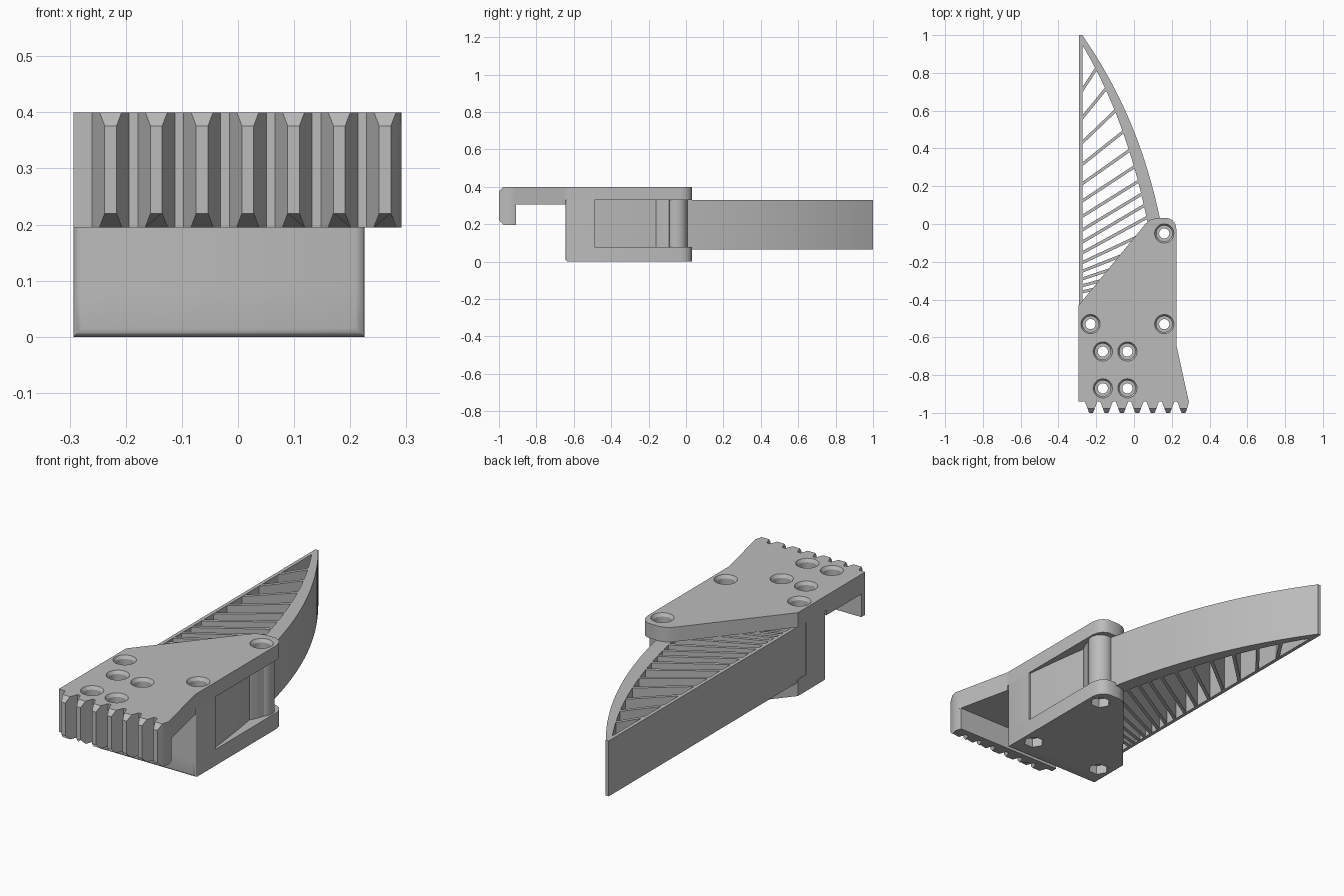
import bpy, bmesh, math
from mathutils import Vector

cube = bpy.data.objects.get("Cube")
if cube:
    bpy.data.objects.remove(cube)

gray = bpy.data.materials.new("plain gray")
gray.use_nodes = True
gray.diffuse_color = (0.5, 0.5, 0.5, 1)
gray.node_tree.nodes["Principled BSDF"].inputs["Base Color"].default_value = (0.5, 0.5, 0.5, 1)


def add_loft(bm, rings):
    """Closed solid through rings of equal length, listed bottom to top."""
    loops = [[bm.verts.new(p) for p in ring] for ring in rings]
    n = len(loops[0])
    for a, b in zip(loops, loops[1:]):
        for i in range(n):
            j = (i + 1) % n
            bm.faces.new((a[i], a[j], b[j], b[i]))
    bm.faces.new(loops[0][::-1])
    bm.faces.new(loops[-1])


def add_prism(bm, outline, z0, z1):
    add_loft(bm, [[(x, y, z) for x, y in outline] for z in (z0, z1)])


def circle(cx, cy, r, n=32):
    return [(cx + r * math.cos(math.tau * i / n), cy + r * math.sin(math.tau * i / n))
            for i in range(n)]


def finish(name, bm):
    bmesh.ops.recalc_face_normals(bm, faces=bm.faces)
    me = bpy.data.meshes.new(name)
    bm.to_mesh(me)
    bm.free()
    me.materials.append(gray)
    ob = bpy.data.objects.new(name, me)
    bpy.context.collection.objects.link(ob)
    return ob


def prism(name, outline, z0, z1, bevel_rule=None):
    bm = bmesh.new()
    add_prism(bm, outline, z0, z1)
    if bevel_rule:
        edges = [e for e in bm.edges if bevel_rule(e.verts[0].co, e.verts[1].co)]
        bmesh.ops.bevel(bm, geom=edges, offset=0.015, segments=3, profile=0.5, affect='EDGES')
    return finish(name, bm)


LEFT, RIGHT = -0.293, 0.225
BLOCK_FRONT, SLOT_END = -0.645, -0.49
SLOT_LOW, SLOT_HIGH, TOP = 0.078, 0.33, 0.4
FINGER_LOW = 0.064
HINGE = (0.16, -0.05)

# Clamp: two plates joined by a block
plate = [(LEFT, BLOCK_FRONT), (RIGHT, BLOCK_FRONT), (RIGHT, -0.03), (0.219, -0.002),
         (0.204, 0.02), (0.18, 0.032), (0.12, 0.032), (0.085, 0.022), (0.06, 0), (LEFT, -0.43)]


def at_front(a, b):
    return max(a.y, b.y) < BLOCK_FRONT + 0.01


body = [
    prism("top_plate", plate, SLOT_HIGH, TOP),
    prism("bottom_plate", plate, 0, SLOT_LOW,
          lambda a, b: at_front(a, b) and min(a.z, b.z) < 0.01),
    prism("clamp_block", [(LEFT, BLOCK_FRONT), (RIGHT, BLOCK_FRONT),
                          (RIGHT, SLOT_END), (LEFT, SLOT_END)], SLOT_LOW, SLOT_HIGH,
          lambda a, b: at_front(a, b) and abs(a.z - b.z) > 0.1),
    prism("front_plate", [(LEFT, -0.92), (0.286, -0.92), (RIGHT, BLOCK_FRONT),
                          (LEFT, BLOCK_FRONT)], 0.305, TOP),
]

# Toothed jaw with chamfered tooth ends
outline = [(0.283, -0.91), (LEFT, -0.91), (LEFT, -0.94)]
half_tooth = [(0.033, -0.94), (0.02, -0.975), (0.0105, -1)]
for i in range(7):
    c = -0.227 + 0.0815 * i
    outline += [(c - w, y) for w, y in half_tooth]
    outline += [(min(c + w, 0.291), y) for w, y in reversed(half_tooth)]
bm = bmesh.new()
add_prism(bm, outline, 0.195, TOP)
for z, side in ((0.22, -1), (0.376, 1)):
    bmesh.ops.bisect_plane(bm, geom=bm.verts[:] + bm.edges[:] + bm.faces[:],
                           plane_co=(0, -1, z), plane_no=Vector((0, -1, side)).normalized(),
                           clear_outer=True)
    bmesh.ops.holes_fill(bm, edges=[e for e in bm.edges if e.is_boundary], sides=0)
body.append(finish("toothed_jaw", bm))


# Flexible finger: curved beam, straight wall and slanted ribs
def beam_x(y):
    t = y - SLOT_END
    return 0.215 - 0.1066 * t - 0.0484 * t ** 2 - 0.0675 * t ** 3


def beam_width(y):
    return 0.07 - 0.04 * max(y, 0) ** 2


ys = [SLOT_END + (1 - SLOT_END) * i / 40 for i in range(41)]
outer = [(beam_x(y), y) for y in ys]
inner = [(max(beam_x(y) - beam_width(y), -0.289), y) for y in reversed(ys)]
body.append(prism("finger_beam", outer + inner, FINGER_LOW, SLOT_HIGH))
body.append(prism("finger_wall", [(-0.29, SLOT_END - 0.01), (-0.273, SLOT_END - 0.01),
                                  (-0.273, 1), (-0.29, 1)], FINGER_LOW, SLOT_HIGH))
bm = bmesh.new()
for i in range(15):
    y0 = 0.7 - 1.318 * (1 - 0.89 ** i)
    rise = min(0.13 + 0.04 * i, 0.175 + 0.004 * i, 0.2 - 0.022 * (i - 9))
    y1 = y0 + rise
    x0, x1 = -0.28, beam_x(y1) - 0.7 * beam_width(y1)
    h = 0.008 * math.hypot(x1 - x0, rise) / (x1 - x0)
    add_prism(bm, [(x0, y0 - h), (x1, y1 - h), (x1, y1 + h), (x0, y0 + h)],
              FINGER_LOW + 0.001, SLOT_HIGH - 0.001)
finish("finger_ribs", bm)

# Hinge column with a small blending web
body.append(prism("hinge_column", circle(*HINGE, 0.057), FINGER_LOW, SLOT_HIGH))
prism("hinge_web", [(0.165, -0.17), (0.178, -0.15), (0.19, -0.125), (0.202, -0.09),
                    (0.19, -0.085), (0.165, -0.115)], FINGER_LOW, SLOT_HIGH)

# Screw holes from above and hexagonal nut pockets from below
pins = [HINGE, (0.16, -0.53), (-0.23, -0.53)]
mounts = [(x, y) for x in (-0.165, -0.035) for y in (-0.675, -0.87)]
hole_profile = [(0.027, -0.1), (0.027, 0.345), (0.042, 0.345), (0.042, 0.385),
                (0.051, 0.4), (0.051, 0.45)]
bm = bmesh.new()
for x, y in pins + mounts:
    add_loft(bm, [[(*p, z) for p in circle(x, y, r)] for r, z in hole_profile])
holes = finish("screw_hole_cutter", bm)
bm = bmesh.new()
for x, y in pins:
    add_prism(bm, circle(x, y, 0.047, 6), -0.05, 0.045)
nuts = finish("nut_pocket_cutter", bm)

for ob in body:
    for cutter in (holes, nuts):
        mod = ob.modifiers.new("cut", 'BOOLEAN')
        mod.operation = 'DIFFERENCE'
        mod.solver = 'EXACT'
        mod.object = cutter
bpy.context.view_layer.update()
graph = bpy.context.evaluated_depsgraph_get()
cut_meshes = [bpy.data.meshes.new_from_object(ob.evaluated_get(graph)) for ob in body]
for ob, me in zip(body, cut_meshes):
    ob.modifiers.clear()
    ob.data = me
for cutter in (holes, nuts):
    bpy.data.objects.remove(cutter)

# Smooth the round walls, keep the corners sharp
bpy.ops.object.select_all(action='DESELECT')
for ob in body:
    ob.select_set(True)
bpy.context.view_layer.objects.active = body[0]
bpy.ops.object.shade_smooth_by_angle(angle=math.radians(30))
